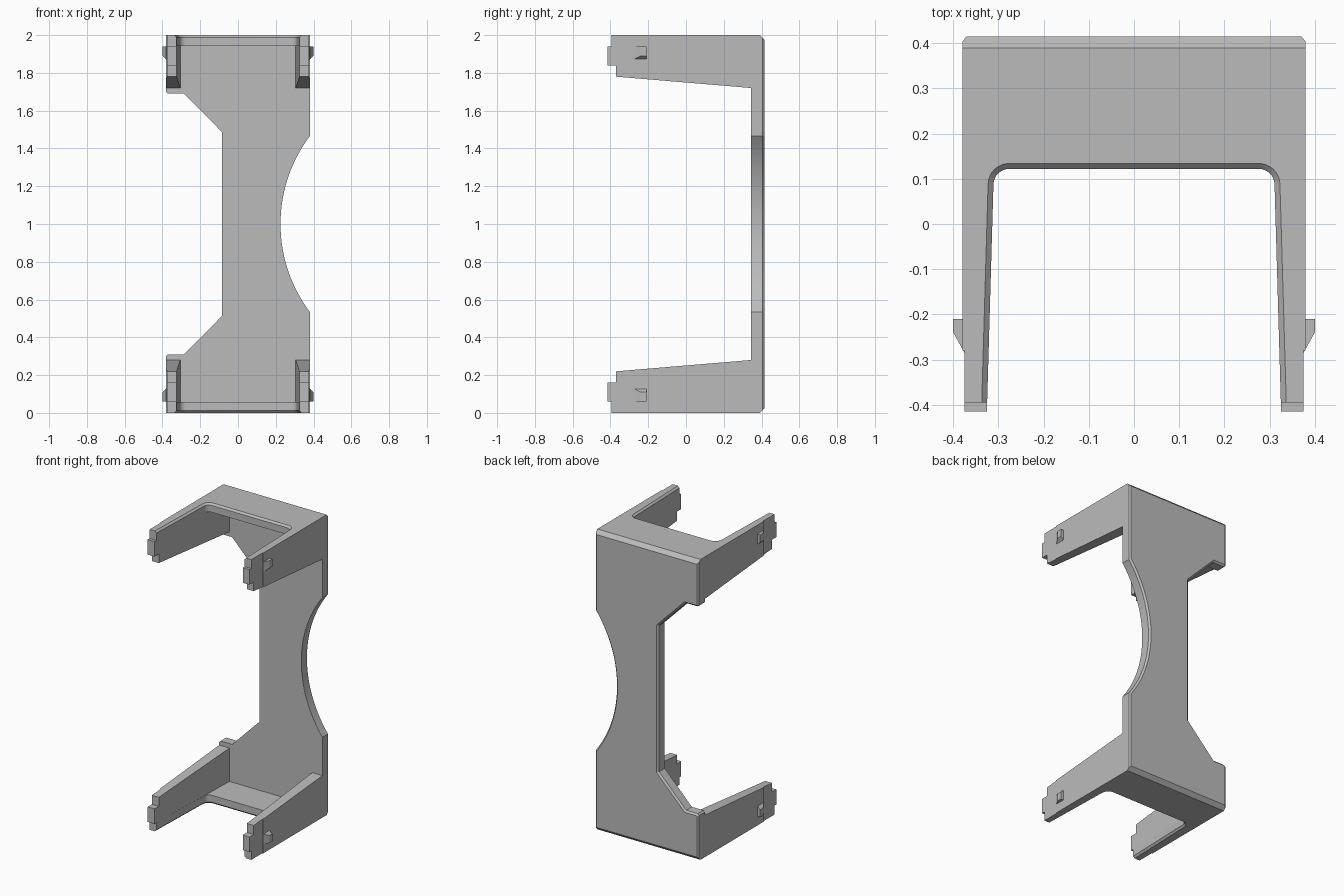
import bpy, bmesh, math
from mathutils import Vector

cube = bpy.data.objects.get("Cube")
if cube:
    bpy.data.objects.remove(cube, do_unlink=True)

grey = bpy.data.materials.new("light_grey")
grey.use_nodes = True
GREY = (0.5, 0.5, 0.5, 1)
grey.diffuse_color = GREY
grey.node_tree.nodes["Principled BSDF"].inputs["Base Color"].default_value = GREY


def loft(name, axis, levels):
    """Join matching outlines, each (position along axis, 2D points), into a solid."""
    bm = bmesh.new()
    rings = []
    for h, pts in levels:
        ring = []
        for p in pts:
            co = list(p)
            co.insert(axis, h)
            ring.append(bm.verts.new(co))
        rings.append(ring)
    for a, b in zip(rings, rings[1:]):
        for i in range(len(a)):
            j = (i + 1) % len(a)
            bm.faces.new((a[i], a[j], b[j], b[i]))
    bm.faces.new(rings[0])
    bm.faces.new(rings[-1])
    bmesh.ops.recalc_face_normals(bm, faces=bm.faces)
    mesh = bpy.data.meshes.new(name)
    bm.to_mesh(mesh)
    bm.free()
    obj = bpy.data.objects.new(name, mesh)
    bpy.context.collection.objects.link(obj)
    mesh.materials.append(grey)
    return obj


def box(name, lo, hi):
    rect = [(lo[0], lo[1]), (hi[0], lo[1]), (hi[0], hi[1]), (lo[0], hi[1])]
    return loft(name, 2, [(lo[2], rect), (hi[2], rect)])


def grow(pts, d):
    """Offset a 2D outline outwards with mitred corners."""
    pts = [Vector(p) for p in pts]
    n = len(pts)
    area = sum(pts[i - 1].x * pts[i].y - pts[i].x * pts[i - 1].y for i in range(n))
    s = d if area > 0 else -d
    out = []
    for i in range(n):
        e1 = (pts[i] - pts[i - 1]).normalized()
        e2 = (pts[(i + 1) % n] - pts[i]).normalized()
        n1, n2 = Vector((e1.y, -e1.x)), Vector((e2.y, -e2.x))
        out.append(pts[i] + (n1 + n2) * (s / (1 + n1.dot(n2))))
    return out


def combine(target, other, operation):
    mod = target.modifiers.new(operation, 'BOOLEAN')
    mod.operation, mod.solver, mod.object = operation, 'EXACT', other
    graph = bpy.context.evaluated_depsgraph_get()
    mesh = bpy.data.meshes.new_from_object(target.evaluated_get(graph))
    target.modifiers.remove(mod)
    target.data = mesh
    bpy.data.objects.remove(other, do_unlink=True)


def mirror_z(pts):
    return pts + [(a, 2 - z) for a, z in reversed(pts)]


# Side profile: back plate, arms and end tabs, with bevelled back edges
def side(back):
    return mirror_z([(back, 2.39 - back), (0.39, 2), (-0.395, 2), (-0.395, 1.94),
                     (-0.415, 1.94), (-0.415, 1.84), (-0.37, 1.84),
                     (-0.37, 1.78), (0.345, 1.72)])


frame = loft("bracket_frame", 0, [(-0.38, side(0.404)), (-0.37, side(0.415)),
                                  (0.37, side(0.415)), (0.38, side(0.404))])

# Space between the arms, in front of the back plate
hollow = [(-0.328, -0.5), (0.328, -0.5), (0.305, 0.345), (-0.305, 0.345)]
combine(frame, loft("hollow", 2, [(0.058, hollow), (1.942, hollow)]), 'DIFFERENCE')

# Rounded U opening through the top and bottom flanges, with bevelled rim
r = 0.035
corner = [(0.276 + r * math.cos(a), 0.087 + r * math.sin(a))
          for a in [math.radians(2 + 11 * k) for k in range(9)]]
corner[-1] = (0.276, 0.122)
u_shape = [(0.328, -0.5)] + corner
u_shape += [(-x, y) for x, y in reversed(u_shape)]
wide = grow(u_shape, 0.022)
combine(frame, loft("opening", 2, [(-0.01, wide), (0.012, u_shape),
                                   (1.988, u_shape), (2.01, wide)]), 'DIFFERENCE')


# Side cut-outs in the back plate, bevelled on the back
def cut_plate(name, pts):
    combine(frame, loft(name, 1, [(0.2, pts), (0.404, pts), (0.424, grow(pts, 0.02))]),
            'DIFFERENCE')


cut_plate("angled_notch", mirror_z([(-0.5, 1.7), (-0.38, 1.7), (-0.37, 1.69),
                                    (-0.285, 1.69), (-0.085, 1.487)]))
half = math.radians(42)
arc = [(1 - 0.775 * math.cos(a), 1 + 0.775 * math.sin(a))
       for a in [half * (k / 20 - 1) for k in range(41)]]
cut_plate("round_notch", arc)

# Slightly thinner arm ends and the four wedge clips
for sx in (-1, 1):
    xs = sorted((sx * 0.375, sx * 0.5))
    combine(frame, box("arm_relief", (xs[0], -0.5, -0.1), (xs[1], -0.28, 2.1)), 'DIFFERENCE')
    for top in (True, False):
        def rect(y0, z0):
            pts = [(y0, z0), (-0.21, z0), (-0.21, 1.94), (y0, 1.94)]
            return pts if top else [(y, 2 - z) for y, z in pts]
        name = ("upper" if top else "lower") + ("_left" if sx > 0 else "_right") + "_clip"
        loft(name, 0, [(sx * 0.36, rect(-0.285, 1.868)), (sx * 0.375, rect(-0.285, 1.868)),
                       (sx * 0.4, rect(-0.24, 1.89))])

# Smooth the curves and keep the edges crisp
bpy.ops.object.select_all(action='DESELECT')
frame.select_set(True)
bpy.context.view_layer.objects.active = frame
bpy.ops.object.shade_smooth_by_angle(angle=math.radians(20))
